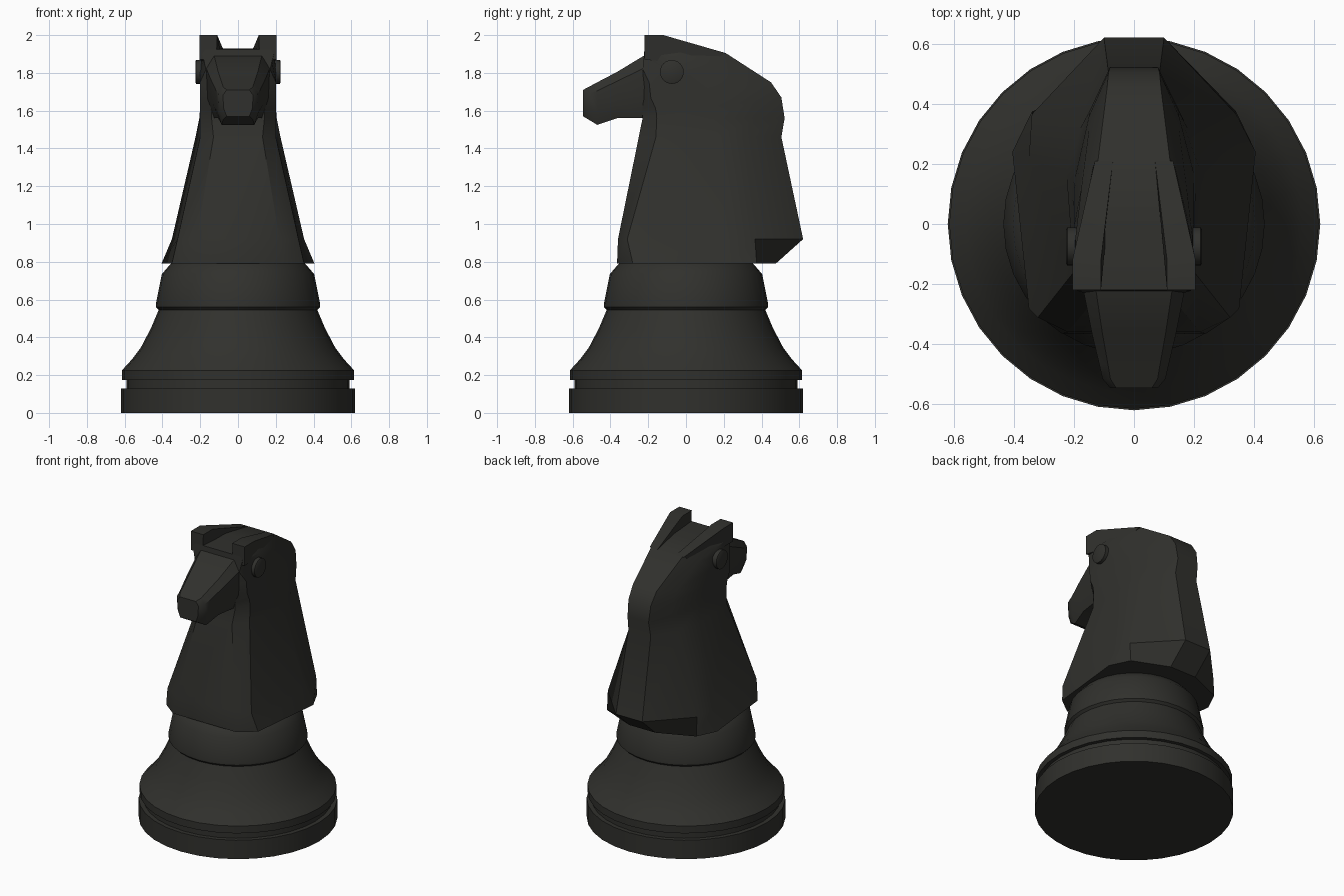
import bpy, bmesh, math

if "Cube" in bpy.data.objects:
    bpy.data.objects.remove(bpy.data.objects["Cube"])

mat = bpy.data.materials.new("dark_finish")
mat.diffuse_color = (0.03, 0.03, 0.026, 1)
mat.use_nodes = True
mat.node_tree.nodes["Principled BSDF"].inputs["Base Color"].default_value = mat.diffuse_color


def finish(name, bm, angle):
    bmesh.ops.recalc_face_normals(bm, faces=bm.faces)
    me = bpy.data.meshes.new(name)
    bm.to_mesh(me)
    bm.free()
    me.materials.append(mat)
    ob = bpy.data.objects.new(name, me)
    bpy.context.collection.objects.link(ob)
    bpy.ops.object.select_all(action='DESELECT')
    ob.select_set(True)
    bpy.context.view_layer.objects.active = ob
    bpy.ops.object.shade_smooth_by_angle(angle=math.radians(angle))
    return ob


def loft(name, rings, angle=35):
    """Skin a list of closed rings and cap both ends."""
    bm = bmesh.new()
    vs = [[bm.verts.new(p) for p in r] for r in rings]
    n = len(vs[0])
    for a, b in zip(vs, vs[1:]):
        for i in range(n):
            j = (i + 1) % n
            bm.faces.new((a[i], a[j], b[j], b[i]))
    bm.faces.new(vs[0])
    bm.faces.new(vs[-1])
    return finish(name, bm, angle)


def mirrored(half):
    """Close a half ring (x > 0) across x = 0."""
    return half + [(-x, y, z) for x, y, z in reversed(half)]


# turned base
profile = [(.62, 0), (.62, .13), (.59, .13), (.59, .175), (.615, .175),
           (.615, .225), (.56, .285), (.515, .345), (.46, .45), (.42, .545),
           (.435, .56), (.435, .575), (.403, .735), (.36, .785), (.34, .80)]
loft("turned_base", [[(r * math.cos(k * math.tau / 32), r * math.sin(k * math.tau / 32), z)
                      for k in range(32)] for r, z in profile])

# neck and skull: sections fan from the chest round to the brow
# each: front (y, z), back (y, z), half section as (x, fraction front to back)
sections = [
    ((-.365, .79), (.475, .79), [(.24, 0), (.35, .10), (.405, .72), (.34, .88), (.10, 1)]),
    ((-.36, .92), (.62, .92), [(.22, 0), (.32, .05), (.35, .59), (.34, .74), (.10, 1)]),
    ((-.25, 1.46), (.505, 1.46), [(.13, 0), (.20, .12), (.225, .55), (.18, .75), (.085, 1)]),
    ((-.23, 1.56), (.522, 1.56), [(.14, 0), (.20, .10), (.205, .50), (.15, .80), (.08, 1)]),
    ((-.23, 1.575), (.505, 1.67), [(.14, 0), (.20, .10), (.20, .50), (.15, .80), (.085, 1)]),
    ((-.23, 1.60), (.45, 1.75), [(.14, 0), (.20, .10), (.20, .50), (.15, .80), (.09, 1)]),
    ((-.23, 1.64), (.21, 1.905), [(.15, 0), (.20, .10), (.20, .50), (.175, .80), (.12, 1)]),
    ((-.23, 1.72), (0, 1.93), [(.15, 0), (.20, .15), (.20, .50), (.195, .80), (.16, 1)]),
    ((-.23, 1.80), (-.22, 1.925), [(.16, 0), (.17, .15), (.18, .50), (.19, .80), (.17, 1)]),
]
rings = []
for (fy, fz), (by, bz), half in sections:
    rings.append(mirrored([(x, fy + (by - fy) * t, fz + (bz - fz) * t) for x, t in half]))
loft("neck_and_skull", rings)

# muzzle: (y, bottom z, top z, half width)
stations = [(-.10, 1.56, 1.91, .185), (-.225, 1.56, 1.89, .168), (-.365, 1.56, 1.805, .14),
            (-.47, 1.525, 1.75, .115), (-.515, 1.552, 1.726, .105), (-.545, 1.57, 1.71, .08)]
rings = []
for y, b, t, w in stations:
    h = t - b
    rings.append(mirrored([(w * .75, y, b), (w * .95, y, b + h * .3),
                           (w, y, t - h * .2), (w * .75, y, t)]))
loft("muzzle", rings)

# ears: upright at the brow, sweeping back into the crest; (y, z, inner x, outer x)
ear = [(-.22, 1.87, .115, .205), (-.22, 2.0, .11, .205), (-.12, 2.0, .11, .205),
       (.21, 1.905, .07, .13), (.10, 1.84, .08, .16)]
for side, s in (("left", -1), ("right", 1)):
    loft(side + "_ear", [[(s * i, y, z) for y, z, i, o in ear],
                         [(s * o, y, z) for y, z, i, o in ear]])
    # button eye
    loft(side + "_eye", [[(s * x, -.075 + r * math.cos(k * math.tau / 24),
                           1.805 + r * math.sin(k * math.tau / 24)) for k in range(24)]
                         for x, r in ((.16, .063), (.222, .063), (.226, .055))], 60)
